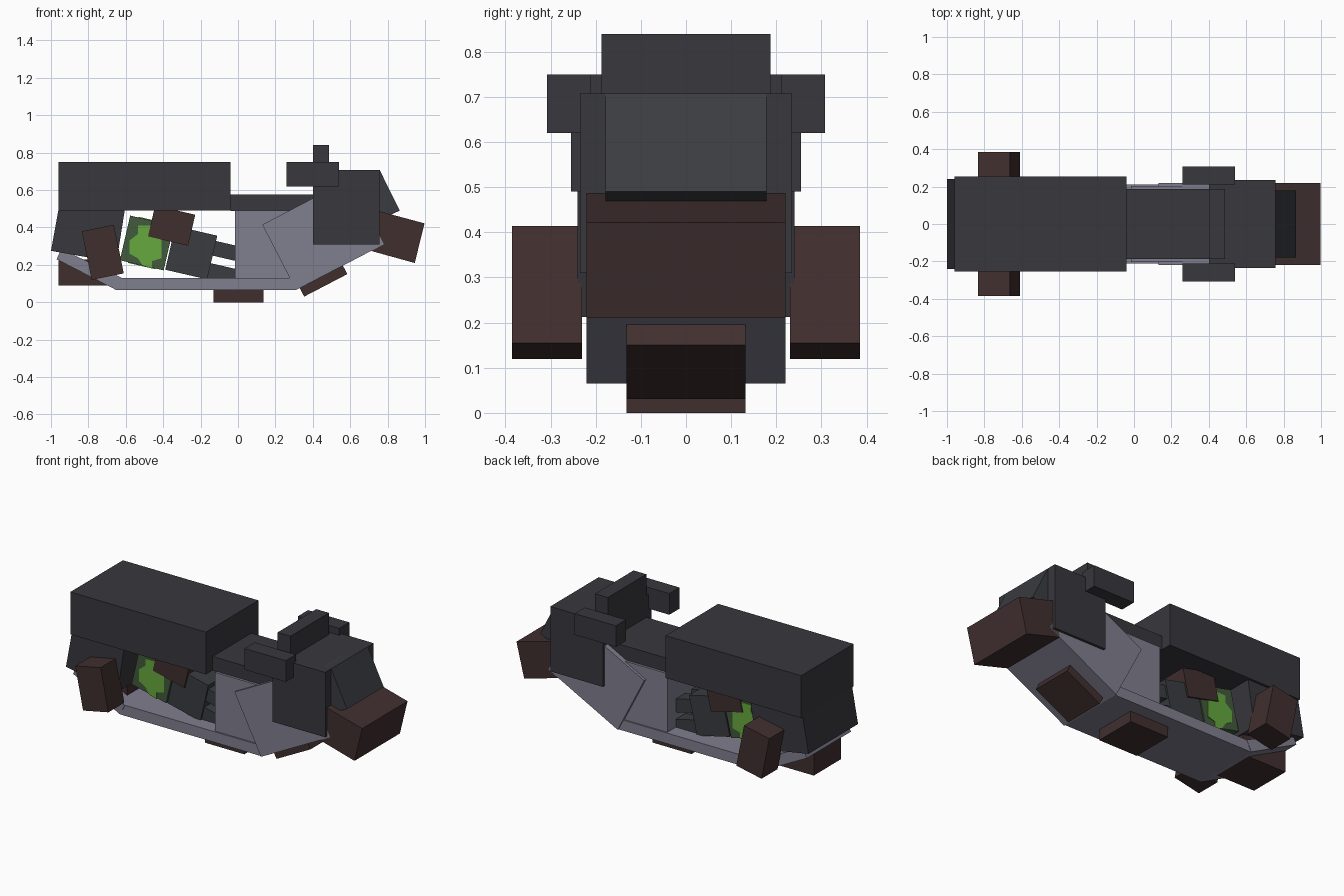
import bpy, bmesh, math

if "Cube" in bpy.data.objects:
    bpy.data.objects.remove(bpy.data.objects["Cube"])


def material(name, hex_code):
    def lin(c):
        c /= 255
        return c / 12.92 if c <= 0.04045 else ((c + 0.055) / 1.055) ** 2.4
    m = bpy.data.materials.new(name)
    m.diffuse_color = [lin(int(hex_code[i:i + 2], 16)) for i in (0, 2, 4)] + [1]
    m.use_nodes = True
    m.node_tree.nodes["Principled BSDF"].inputs["Base Color"].default_value = m.diffuse_color
    return m


DARK = material("charcoal", "38373D")
SLATE = material("slate", "3A3C40")
HULL = material("lilac_grey", "807E8F")
BROWN = material("dark_brown", "412F2F")
GLASS = material("dark_green", "425A3C")
GREEN = material("bright_green", "66A83D")


def prism(name, profile, y0, y1, mat):
    """Extrude an x/z outline from y0 to y1."""
    bm = bmesh.new()
    a = [bm.verts.new((x, y0, z)) for x, z in profile]
    b = [bm.verts.new((x, y1, z)) for x, z in profile]
    bm.faces.new(a)
    bm.faces.new(b[::-1])
    n = len(a)
    for i in range(n):
        j = (i + 1) % n
        bm.faces.new((a[i], b[i], b[j], a[j]))
    bmesh.ops.recalc_face_normals(bm, faces=bm.faces)
    me = bpy.data.meshes.new(name)
    bm.to_mesh(me)
    bm.free()
    me.materials.append(mat)
    ob = bpy.data.objects.new(name, me)
    bpy.context.collection.objects.link(ob)
    return ob


def box(name, x0, x1, z0, z1, y0, y1, mat):
    return prism(name, [(x0, z0), (x1, z0), (x1, z1), (x0, z1)], y0, y1, mat)


def tilted(name, cx, cz, w, h, degrees, y0, y1, mat):
    """Box turned about the y axis; positive angles raise its +x end."""
    c, s = math.cos(math.radians(degrees)), math.sin(math.radians(degrees))
    corners = [(-w / 2, -h / 2), (w / 2, -h / 2), (w / 2, h / 2), (-w / 2, h / 2)]
    return prism(name, [(cx + c * u - s * v, cz + s * u + c * v) for u, v in corners], y0, y1, mat)


# Rear body
box("rear_housing", -0.96, -0.04, 0.49, 0.75, -0.255, 0.255, DARK)
prism("rear_block", [(-0.96, 0.495), (-1.0, 0.275), (-0.65, 0.213), (-0.605, 0.495)], -0.24, 0.24, DARK)
box("top_beam", -0.04, 0.45, 0.488, 0.575, -0.188, 0.188, DARK)

# Hull
box("hull_floor", -0.65, 0.31, 0.065, 0.13, -0.212, 0.212, HULL)
prism("hull_tail", [(-0.97, 0.23), (-0.65, 0.065), (-0.62, 0.13), (-0.945, 0.285)], -0.214, 0.214, HULL)
box("hull_middle", -0.015, 0.32, 0.12, 0.49, -0.203, 0.203, HULL)
prism("hull_nose", [(0.31, 0.065), (0.78, 0.31), (0.60, 0.66), (0.13, 0.415)], -0.22, 0.22, HULL)

# Front cover and sloped panel
box("front_cover", 0.40, 0.757, 0.31, 0.708, -0.235, 0.235, DARK)
prism("sloped_panel", [(0.757, 0.708), (0.865, 0.49), (0.82, 0.47), (0.70, 0.47), (0.70, 0.708)],
      -0.178, 0.178, SLATE)
box("top_block", 0.40, 0.487, 0.57, 0.84, -0.187, 0.187, DARK)

# Mirrored side parts
for side, s in (("left", 1), ("right", -1)):
    ya, yb = sorted((0.21 * s, 0.308 * s))
    box(side + "_side_block", 0.26, 0.54, 0.62, 0.75, ya, yb, DARK)
    ya, yb = sorted((0.23 * s, 0.385 * s))
    tilted(side + "_rear_pad", -0.723, 0.267, 0.175, 0.265, 11.5, ya, yb, BROWN)

# Brown bumper and underside pads
prism("nose_bumper", [(0.71, 0.275), (0.945, 0.21), (0.997, 0.422), (0.75, 0.488)], -0.22, 0.22, BROWN)
box("middle_pad", -0.13, 0.135, 0.0, 0.10, -0.132, 0.132, BROWN)
tilted("front_pad", 0.445, 0.137, 0.26, 0.105, 27.5, -0.132, 0.132, BROWN)
box("rear_pad", -0.96, -0.66, 0.09, 0.23, -0.132, 0.132, BROWN)

# Inner machinery
tilted("engine_block", -0.25, 0.265, 0.23, 0.24, -13, -0.13, 0.13, SLATE)
tilted("engine_cap", -0.355, 0.41, 0.22, 0.17, -13, -0.14, 0.14, BROWN)
tilted("tank", -0.487, 0.317, 0.24, 0.245, -13, -0.13, 0.13, GLASS)
for name, z in (("upper_pipe", 0.28), ("lower_pipe", 0.155)):
    for s in (-1, 1):
        ya, yb = sorted((0.03 * s, 0.12 * s))
        tilted(name, -0.09, z, 0.22, 0.08, -13, ya, yb, SLATE)

# Stepped green patches on the tank
patch = [(-0.535, 0.41), (-0.455, 0.41), (-0.455, 0.385), (-0.41, 0.345), (-0.41, 0.235),
         (-0.46, 0.22), (-0.46, 0.18), (-0.51, 0.195), (-0.535, 0.235), (-0.58, 0.26),
         (-0.58, 0.33), (-0.535, 0.365)]
for s in (-1, 1):
    ya, yb = sorted((0.129 * s, 0.134 * s))
    prism("side_patch", patch, ya, yb, GREEN)
a = math.radians(-13)
for name, d in (("top_patch", 0.1235), ("bottom_patch", -0.1235)):
    tilted(name, -0.487 - math.sin(a) * d, 0.317 + math.cos(a) * d, 0.15, 0.006, -13, -0.08, 0.08, GREEN)
